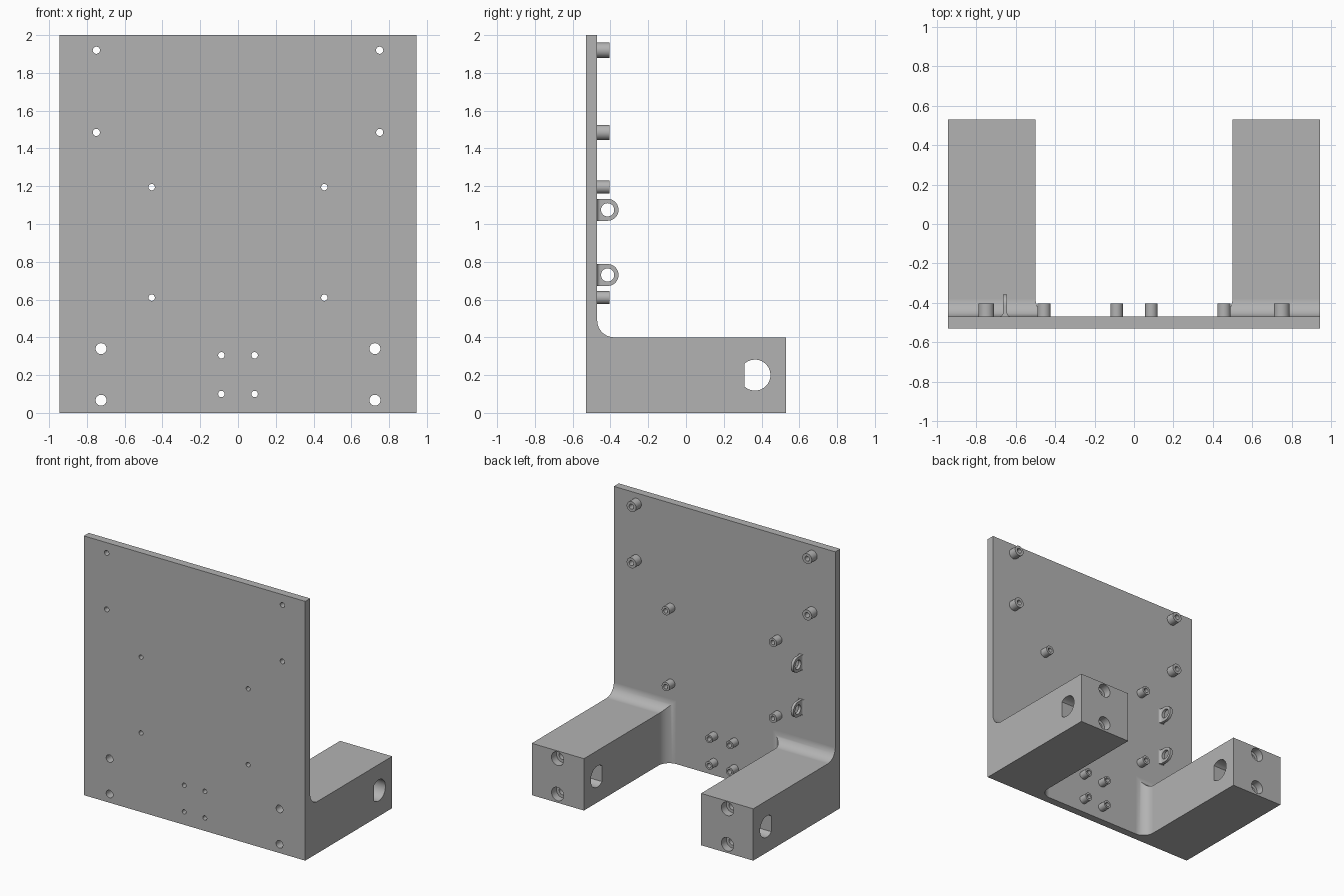
import bpy, bmesh, math
from mathutils import Vector

cube = bpy.data.objects.get("Cube")
if cube:
    bpy.data.objects.remove(cube, do_unlink=True)

# Single grey finish
grey = bpy.data.materials.new("plain grey")
grey.use_nodes = True
colour = (0.45, 0.45, 0.45, 1)
grey.diffuse_color = colour
grey.node_tree.nodes["Principled BSDF"].inputs["Base Color"].default_value = colour

FRONT, BACK, TIP = -0.53, -0.47, 0.53   # plate front, plate back, arm end
HALF_W, ARM_IN, ARM_H, COVE = 0.945, 0.5, 0.4, 0.09
STAND_END = -0.405


def bridge(bm, a, b):
    for i in range(len(a)):
        j = (i + 1) % len(a)
        bm.faces.new((a[i], a[j], b[j], b[i]))


def loft(bm, sections, caps=True):
    """Skin a list of equal-length closed sections."""
    rings = [[bm.verts.new(p) for p in s] for s in sections]
    for a, b in zip(rings, rings[1:]):
        bridge(bm, a, b)
    if caps:
        bm.faces.new(rings[0])
        bm.faces.new(rings[-1])


def prism(bm, points, shift):
    loft(bm, [points, [Vector(p) + Vector(shift) for p in points]])


def turned(bm, x, z, profile, caps=True, n=32):
    """Round part along y from (radius, y) pairs."""
    angles = [2 * math.pi * i / n for i in range(n)]
    loft(bm, [[(x + r * math.cos(a), y, z + r * math.sin(a)) for a in angles]
              for r, y in profile], caps)


def finish(name, bm):
    bmesh.ops.recalc_face_normals(bm, faces=bm.faces)
    mesh = bpy.data.meshes.new(name)
    bm.to_mesh(mesh)
    bm.free()
    mesh.materials.append(grey)
    obj = bpy.data.objects.new(name, mesh)
    bpy.context.collection.objects.link(obj)
    return obj


def combine(obj, tool, operation):
    """Apply a boolean and drop the tool object."""
    mod = obj.modifiers.new("combine", "BOOLEAN")
    mod.operation, mod.solver, mod.object = operation, "EXACT", tool
    graph = bpy.context.evaluated_depsgraph_get()
    result = bpy.data.meshes.new_from_object(obj.evaluated_get(graph))
    obj.modifiers.clear()
    obj.data = result
    bpy.data.objects.remove(tool, do_unlink=True)


def smooth(obj):
    bpy.ops.object.select_all(action="DESELECT")
    obj.select_set(True)
    bpy.context.view_layer.objects.active = obj
    bpy.ops.object.shade_smooth_by_angle(angle=math.radians(30))
    mod = obj.modifiers.new("flat normals", "WEIGHTED_NORMAL")
    mod.keep_sharp = True


# Upright plate
bm = bmesh.new()
prism(bm, [(-HALF_W, FRONT, 0), (HALF_W, FRONT, 0),
           (HALF_W, FRONT, 2), (-HALF_W, FRONT, 2)], (0, BACK - FRONT, 0))
body = finish("mounting_bracket", bm)

# Two arms flaring into the plate with a mitred cove
bm = bmesh.new()
steps = 12
stations = [(TIP, 0)]
for i in range(steps + 1):
    t = math.pi / 2 * i / steps
    stations.append((BACK + COVE - COVE * math.sin(t), COVE * (1 - math.cos(t))))
stations.append((BACK - 0.03, COVE))
for s in (-1, 1):
    loft(bm, [[(s * (ARM_IN - f), y, 0), (s * HALF_W, y, 0),
               (s * HALF_W, y, ARM_H + f), (s * (ARM_IN - f), y, ARM_H + f)]
              for y, f in stations])
combine(body, finish("arm_pair", bm), "UNION")

# Standoff layout: x, z, outer radius, bore radius
standoffs = [(0.75, 1.92, 0.04, 0.019), (0.75, 1.485, 0.04, 0.019),
             (0.457, 1.195, 0.034, 0.017), (0.457, 0.61, 0.034, 0.017),
             (0.088, 0.305, 0.031, 0.017), (0.088, 0.1, 0.031, 0.017)]

# Drill the plate, the counterbored arm bolts and the D-shaped cross slot
bm = bmesh.new()
for s in (-1, 1):
    for x, z, _, bore in standoffs:
        turned(bm, s * x, z, [(bore, FRONT - 0.1), (bore, BACK + 0.1)])
    for z in (0.34, 0.067):
        turned(bm, s * 0.725, z, [(0.029, FRONT - 0.1), (0.029, TIP - 0.06),
                                  (0.052, TIP - 0.06), (0.052, TIP + 0.1)])
flat = math.acos(-0.055 / 0.082)
arc = [-flat + 2 * flat * i / 32 for i in range(33)]
prism(bm, [(-1, 0.365 + 0.082 * math.cos(a), 0.2 + 0.082 * math.sin(a))
           for a in arc], (2, 0, 0))
combine(body, finish("drill_cutter", bm), "DIFFERENCE")
smooth(body)

# Hollow standoffs on the back of the plate
for number, (x, z, outer, bore) in enumerate(standoffs, 1):
    for s, side in ((1, "left"), (-1, "right")):
        bm = bmesh.new()
        turned(bm, s * x, z, [(bore, BACK), (bore, STAND_END),
                              (outer, STAND_END), (outer, BACK)], caps=False)
        smooth(finish(f"standoff_{number}_{side}", bm))

# Cable lugs: pierced rounded tabs with flared roots
LUG_X, LUG_Y, LUG_R, THICK, FLARE = -0.655, -0.415, 0.058, 0.011, 0.018
for z, label in ((1.075, "upper"), (0.73, "lower")):
    bm = bmesh.new()
    arc = [-math.pi / 2 + math.pi * i / 20 for i in range(21)]
    outline = [(LUG_X - THICK, BACK, z - LUG_R)]
    outline += [(LUG_X - THICK, LUG_Y + LUG_R * math.cos(a), z + LUG_R * math.sin(a))
                for a in arc]
    outline.append((LUG_X - THICK, BACK, z + LUG_R))
    prism(bm, outline, (2 * THICK, 0, 0))
    lug = finish(f"cable_lug_{label}", bm)
    bm = bmesh.new()
    ring = [2 * math.pi * i / 32 for i in range(32)]
    prism(bm, [(LUG_X - 0.1, LUG_Y + 0.035 * math.cos(a), z + 0.035 * math.sin(a))
               for a in ring], (0.2, 0, 0))
    combine(lug, finish("lug_cutter", bm), "DIFFERENCE")
    smooth(lug)
    bm = bmesh.new()
    for s in (-1, 1):
        curve = [math.pi / 2 * i / 6 for i in range(7)]
        root = [(LUG_X + s * THICK, BACK, z - LUG_R)]
        root += [(LUG_X + s * (THICK + FLARE * (1 - math.cos(a))),
                  BACK + FLARE * (1 - math.sin(a)), z - LUG_R) for a in curve]
        prism(bm, root, (0, 0, 2 * LUG_R))
    smooth(finish(f"lug_root_{label}", bm))
